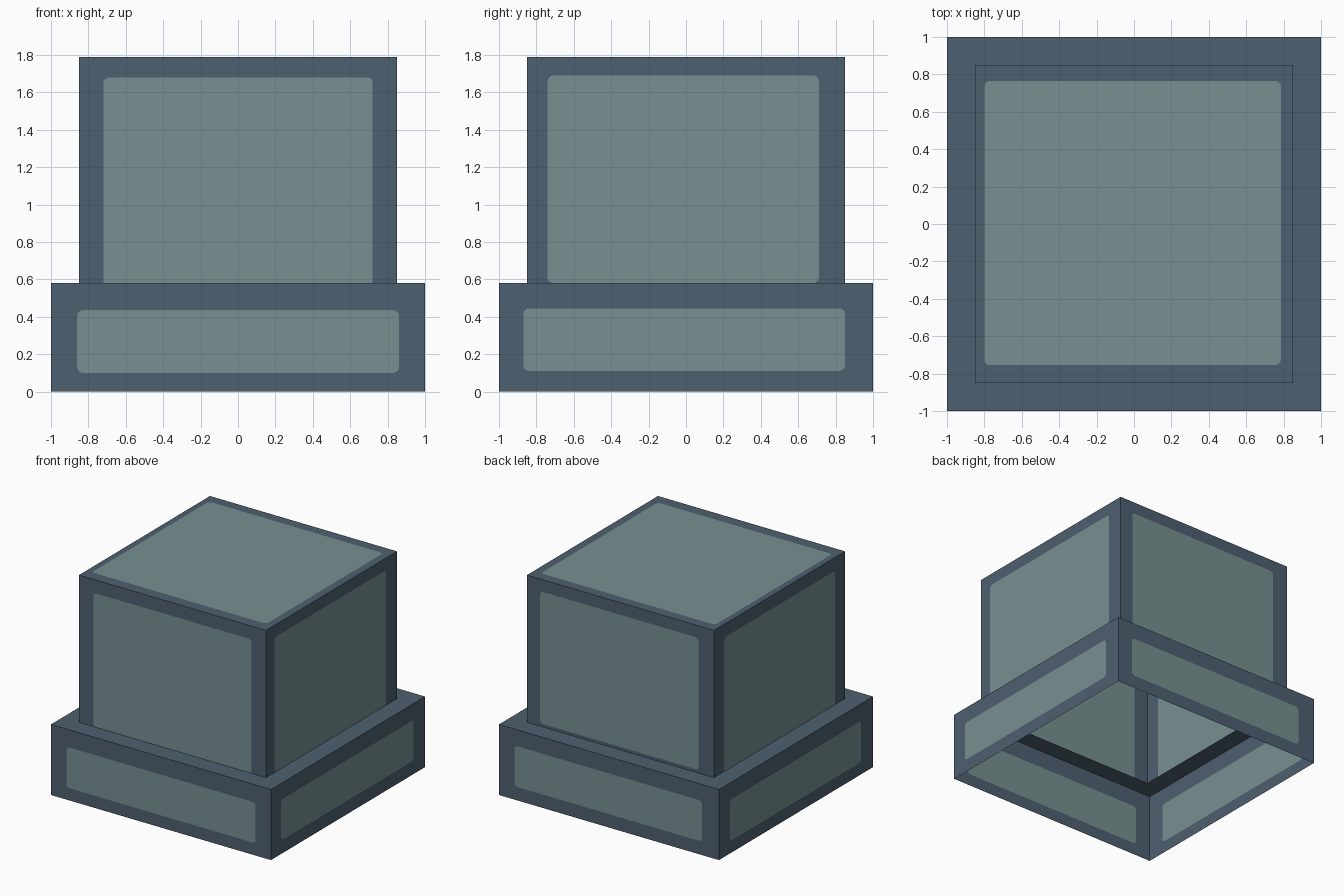
import bpy, bmesh, math
from mathutils import Vector

if "Cube" in bpy.data.objects:
    bpy.data.objects.remove(bpy.data.objects["Cube"])


def material(name, rgb):
    m = bpy.data.materials.new(name)
    m.diffuse_color = (*rgb, 1)
    m.use_nodes = True
    m.node_tree.nodes["Principled BSDF"].inputs["Base Color"].default_value = m.diffuse_color
    return m


MATS = [material("slate_frame", (0.076, 0.117, 0.162)),
        material("pale_panel", (0.184, 0.279, 0.287))]

BASE, UPPER, LEDGE_Z, TOP_Z = 1.0, 0.85, 0.58, 1.79


def add_face(bm, verts, normal, mat):
    f = bm.faces.new(verts)
    f.normal_update()
    if f.calc_area() < 1e-7:
        bm.faces.remove(f)
        return
    if f.normal.dot(normal) < 0:
        f.normal_flip()
    f.material_index = mat


def panelled_face(bm, place, normal, rect, panel, r_low=0.03, r_high=0.03):
    """Flat wall with a rounded panel cut into it; rects are (u0, u1, v0, v1)."""
    def corners(r):
        return [(r[0], r[2]), (r[1], r[2]), (r[1], r[3]), (r[0], r[3])]
    outer = [bm.verts.new(place(*c)) for c in corners(rect)]
    arcs = []
    for i, (u, v) in enumerate(corners(panel)):
        r = r_low if i < 2 else r_high
        if r == 0:
            arcs.append([bm.verts.new(place(u, v))])
            continue
        cu = u + (r if i in (0, 3) else -r)
        cv = v + (r if i < 2 else -r)
        angles = [math.pi + (i + k / 4) * math.pi / 2 for k in range(5)]
        arcs.append([bm.verts.new(place(cu + r * math.cos(a), cv + r * math.sin(a)))
                     for a in angles])
    add_face(bm, [v for arc in arcs for v in arc], normal, 1)
    for i in range(4):
        j = (i + 1) % 4
        for a, b in zip(arcs[i], arcs[i][1:]):
            add_face(bm, [outer[i], b, a], normal, 0)
        add_face(bm, [outer[i], outer[j], arcs[j][0], arcs[i][-1]], normal, 0)


def four_walls(bm, half, z0, z1, panels):
    rect = (-half, half, z0, z1)
    sides = {
        "front": (lambda u, v: (u, -half, v), (0, -1, 0)),
        "back": (lambda u, v: (u, half, v), (0, 1, 0)),
        "right": (lambda u, v: (half, u, v), (1, 0, 0)),
        "left": (lambda u, v: (-half, u, v), (-1, 0, 0)),
    }
    for side, (place, n) in sides.items():
        panel, r_low = panels[side]
        panelled_face(bm, place, Vector(n), rect, panel, r_low)


def finish(bm, name):
    bmesh.ops.remove_doubles(bm, verts=bm.verts, dist=1e-5)
    me = bpy.data.meshes.new(name)
    bm.to_mesh(me)
    bm.free()
    for m in MATS:
        me.materials.append(m)
    bpy.context.collection.objects.link(bpy.data.objects.new(name, me))


# Wide base: four walls, open underneath
bm = bmesh.new()
four_walls(bm, BASE, 0, LEDGE_Z, {
    "front": ((-0.86, 0.86, 0.10, 0.435), 0.03),
    "right": ((-0.87, 0.85, 0.11, 0.445), 0.03),
    "back": ((-0.845, 0.86, 0.11, 0.445), 0.03),
    "left": ((-0.845, 0.86, 0.10, 0.44), 0.03),
})
finish(bm, "base_walls")

# Ledge ring between base and upper block
bm = bmesh.new()
loops = [[bm.verts.new((sx * h, sy * h, LEDGE_Z))
          for sx, sy in ((-1, -1), (1, -1), (1, 1), (-1, 1))] for h in (BASE, UPPER)]
for i in range(4):
    j = (i + 1) % 4
    add_face(bm, [loops[0][i], loops[0][j], loops[1][j], loops[1][i]], Vector((0, 0, 1)), 0)
finish(bm, "ledge")

# Upper block: four walls and a lid; some panels run down to the ledge
bm = bmesh.new()
four_walls(bm, UPPER, LEDGE_Z, TOP_Z, {
    "front": ((-0.72, 0.72, LEDGE_Z, 1.68), 0),
    "right": ((-0.74, 0.71, LEDGE_Z, 1.69), 0.03),
    "back": ((-0.71, 0.73, 0.605, 1.69), 0.03),
    "left": ((-0.72, 0.72, LEDGE_Z, 1.68), 0),
})
panelled_face(bm, lambda u, v: (u, v, TOP_Z), Vector((0, 0, 1)),
              (-UPPER, UPPER, -UPPER, UPPER), (-0.80, 0.785, -0.755, 0.765))
finish(bm, "upper_block")
